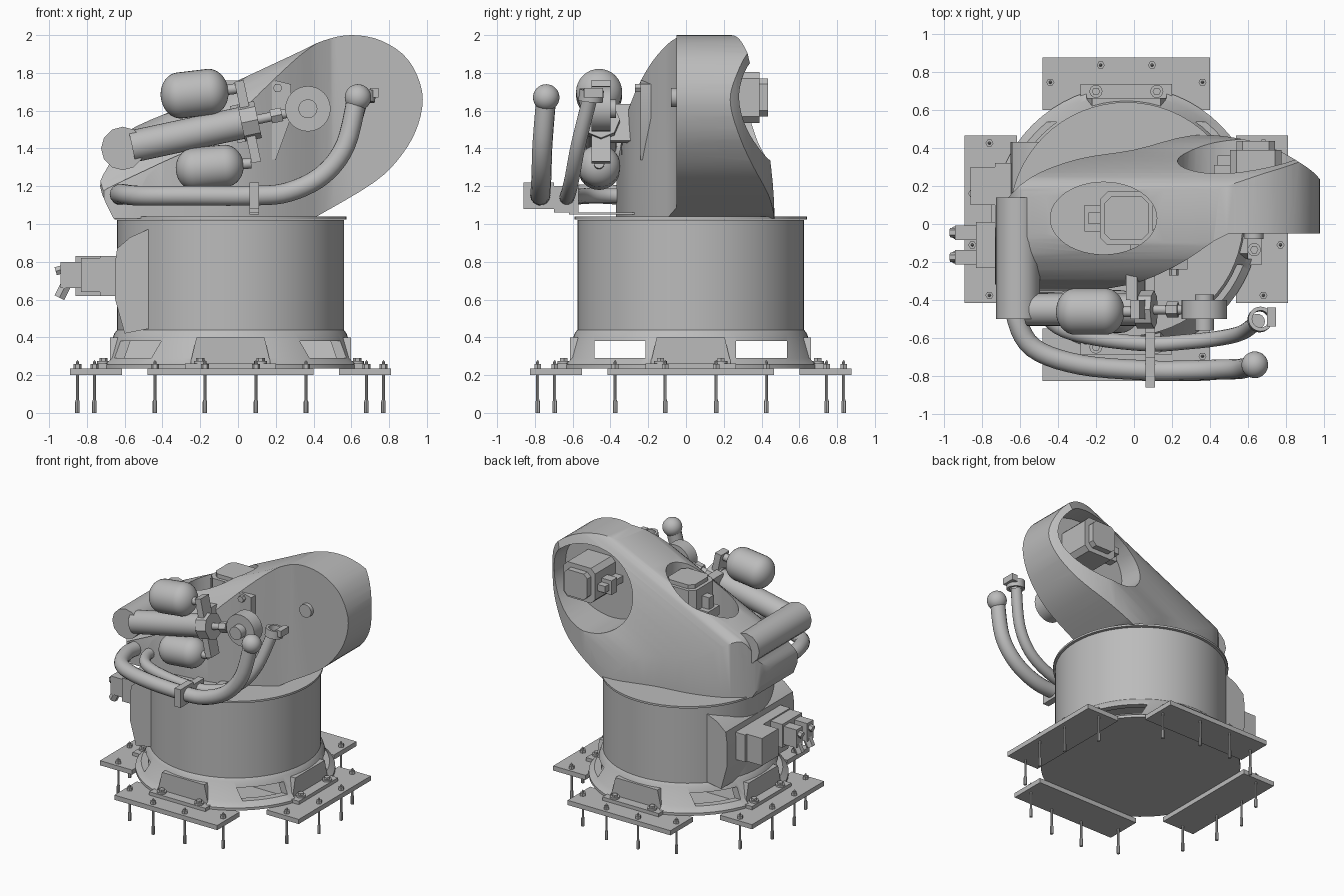
import bpy, bmesh, math
from mathutils import Vector, Matrix

if "Cube" in bpy.data.objects:
    bpy.data.objects.remove(bpy.data.objects["Cube"], do_unlink=True)

grey = bpy.data.materials.new("machine grey")
grey.use_nodes = True
grey.diffuse_color = (0.5, 0.5, 0.5, 1)
grey.node_tree.nodes["Principled BSDF"].inputs["Base Color"].default_value = (0.5, 0.5, 0.5, 1)
CX, CY = -0.04, 0.025
parts = []


def finish(name, bm):
    bmesh.ops.remove_doubles(bm, verts=bm.verts, dist=1e-5)
    bmesh.ops.recalc_face_normals(bm, faces=bm.faces)
    mesh = bpy.data.meshes.new(name)
    bm.to_mesh(mesh)
    bm.free()
    mesh.materials.append(grey)
    obj = bpy.data.objects.new(name, mesh)
    bpy.context.collection.objects.link(obj)
    parts.append(obj)
    return obj


def prism(name, pts, place, lo, hi):
    """Extrude a 2D outline; place(u, v, t) gives the 3D point."""
    bm = bmesh.new()
    a = [bm.verts.new(place(u, v, lo)) for u, v in pts]
    b = [bm.verts.new(place(u, v, hi)) for u, v in pts]
    bm.faces.new(a)
    bm.faces.new(b)
    for i in range(len(pts)):
        j = (i + 1) % len(pts)
        bm.faces.new((a[i], a[j], b[j], b[i]))
    return finish(name, bm)


def along_y(u, v, t):
    return (u, t, v)


def along_z(u, v, t):
    return (u, v, t)


def box(name, lo, hi, turn=None):
    """Axis box, or one turned about the drum centre."""
    (x0, y0, z0), (x1, y1, z1) = lo, hi
    m = Matrix() if turn is None else Matrix.Translation((CX, CY, 0)) @ Matrix.Rotation(turn, 4, 'Z')
    return prism(name, [(x0, y0), (x1, y0), (x1, y1), (x0, y1)],
                 lambda u, v, t: m @ Vector((u, v, t)), z0, z1)


def lathe(name, profile, origin, axis=(0, 0, 1), seg=32):
    """Revolve (radius, height) points about an axis."""
    bm = bmesh.new()
    m = Matrix.Translation(origin) @ Vector(axis).to_track_quat('Z', 'Y').to_matrix().to_4x4()
    rings = []
    for r, h in profile:
        if r < 1e-6:
            rings.append([bm.verts.new(m @ Vector((0, 0, h)))] * seg)
        else:
            angles = [math.tau * k / seg for k in range(seg)]
            rings.append([bm.verts.new(m @ Vector((r * math.cos(a), r * math.sin(a), h))) for a in angles])
    for p, q in zip(rings, rings[1:]):
        for k in range(seg):
            n = (k + 1) % seg
            face = list(dict.fromkeys((p[k], p[n], q[n], q[k])))
            if len(face) > 2:
                bm.faces.new(face)
    return finish(name, bm)


def rod(name, a, b, r, seg=32):
    d = Vector(b) - Vector(a)
    return lathe(name, [(0, 0), (r, 0), (r, d.length), (0, d.length)], a, d, seg)


def smooth_path(pts, n=5):
    """Catmull-Rom resampling of an open path."""
    pts = [Vector(p) for p in pts]
    c, out = len(pts), []
    for i in range(c - 1):
        p = [pts[min(max(i + k, 0), c - 1)] for k in (-1, 0, 1, 2)]
        for s in range(n):
            t = s / n
            out.append(0.5 * (2 * p[1] + (p[2] - p[0]) * t + (2 * p[0] - 5 * p[1] + 4 * p[2] - p[3]) * t * t
                              + (3 * p[1] - p[0] - 3 * p[2] + p[3]) * t ** 3))
    return out + [pts[-1]]


def pipe(name, pts, r):
    curve = bpy.data.curves.new(name, 'CURVE')
    curve.dimensions = '3D'
    curve.bevel_depth, curve.bevel_resolution, curve.use_fill_caps = r, 5, True
    path = smooth_path(pts)
    spline = curve.splines.new('POLY')
    spline.points.add(len(path) - 1)
    for p, co in zip(spline.points, path):
        p.co = (*co, 1)
    temp = bpy.data.objects.new(name, curve)
    bpy.context.collection.objects.link(temp)
    bm = bmesh.new()
    bm.from_mesh(bpy.data.meshes.new_from_object(temp.evaluated_get(bpy.context.evaluated_depsgraph_get())))
    bpy.data.objects.remove(temp, do_unlink=True)
    return finish(name, bm)


def cut(target, tool, how='DIFFERENCE'):
    mod = target.modifiers.new("cut", 'BOOLEAN')
    mod.operation, mod.object, mod.solver = how, tool, 'EXACT'
    bpy.context.view_layer.objects.active = target
    bpy.ops.object.modifier_apply(modifier=mod.name)
    parts.remove(tool)
    bpy.data.objects.remove(tool, do_unlink=True)


def motor_outline(x, y, h, c):
    """Square of half width h with corners cut by c."""
    return [(x + sx * a, y + sy * b) for sx, sy, flip in ((1, 1, 0), (-1, 1, 1), (-1, -1, 0), (1, -1, 1))
            for a, b in (((h, h - c), (h - c, h)) if not flip else ((h - c, h), (h, h - c)))]


# Flared hollow base, with side windows and a flat recess at each foot
skirt = lathe("base_skirt", [(0, .235), (.7, .235), (.7, .255), (.66, .29), (.615, .42), (.6, .44), (.57, .44),
                             (.57, .42), (.61, .29), (.61, .255), (0, .255)], (CX, CY, 0), seg=64)
for s in (-1, 1):
    y = sorted((s * .24, s * .51))
    cut(skirt, box("window_cutter", (-1, y[0], .29), (1, y[1], .38), 0))
for k in range(4):
    turn = k * math.pi / 2
    cut(skirt, box("foot_cutter", (-.21, .635, .262), (.21, .9, .4), turn))
    m = Matrix.Translation((CX, CY, 0)) @ Matrix.Rotation(turn, 4, 'Z')
    prism("foot_gusset", [(-.215, .25), (.215, .25), (.18, .4), (-.18, .4)],
          lambda u, v, t: m @ Vector((u, t, v)), .3 if k % 2 else .56, .638)
    box("foot_pad", (-.24, .6, .235), (.24, .71, .262), turn)
    box("floor_plate", (-.44, .575, .2), (.44, .85, .236), turn)
    for x in (-.16, .16):
        rod("foot_washer", m @ Vector((x, .672, .26)), m @ Vector((x, .672, .275)), .034, 16)
        rod("foot_bolt", m @ Vector((x, .672, .27)), m @ Vector((x, .672, .29)), .022, 6)
    for x, y in ((-.4, .72), (-.135, .81), (.135, .81), (.4, .72)):
        lathe("anchor_pin", [(0, 0), (.012, 0), (.012, .06), (.008, .07), (.008, .27), (0, .28)],
              m @ Vector((x, y, 0)), seg=8)
        rod("anchor_nut", m @ Vector((x, y, .235)), m @ Vector((x, y, .258)), .021, 6)

# Drum and turntable flange
rod("drum", (CX, CY, .43), (CX, CY, 1.02), .6, 64)
rod("turntable_flange", (CX, CY, 1.025), (CX, CY, 1.04), .615, 64)

# Swept arm body: front outline met with plan outline and a sloped section
front = [(-.66, 1.03), (-.73, 1.2), (-.68, 1.32), (-.6, 1.48), (-.3, 1.62), (0, 1.76), (.3, 1.9), (.45, 1.97),
         (.6, 2), (.76, 1.97), (.9, 1.87), (.975, 1.7), (.955, 1.53), (.87, 1.37), (.72, 1.22), (.4, 1.03)]
plan = [(.99, .22), (.92, .29), (.75, .39), (.55, .45), (.3, .465), (0, .39), (-.3, .34), (-.55, .24),
        (-.7, .08), (-.73, -.1), (-.71, -.35), (-.4, -.36), (-.03, -.32), (.22, -.22), (.42, -.09)]
section = [(-.37, .4), (-.37, 1.4), (-.34, 1.52), (-.27, 1.64), (-.15, 1.74), (0, 1.775), (.17, 1.765), (.25, 1.7),
           (.31, 1.55), (.38, 1.3), (.44, 1.1), (.47, .85), (.47, .4)]
front, plan, section = ([tuple(p) for p in smooth_path(pts, 4)] for pts in (front, plan, section))
body = prism("arm_body", front, along_y, -.6, .6)
cut(body, prism("plan_tool", plan + [(.5, -.05), (.99, -.05)], along_z, .9, 2.2), 'INTERSECT')
cut(body, prism("section_tool", section, lambda u, v, t: (t, u, v + .47 * t), -1.1, 1.2), 'INTERSECT')
ring = [(math.cos(math.tau * k / 48), math.sin(math.tau * k / 48)) for k in range(48)]
cut(body, prism("top_recess_tool", ring, lambda u, v, t: (-.16 + .28 * u, .03 + .19 * v, t), 1.36, 2.3))
cut(body, prism("rear_recess_tool", ring,
                lambda u, v, t: (.58 + .33 * u - .12 * v, t, 1.63 + .14 * u + .26 * v), .14, .8))

# Drive motors in the recesses
prism("top_motor", motor_outline(-.04, .03, .14, .04), along_z, 1.34, 1.73)
prism("top_motor_cap", motor_outline(-.04, .03, .115, .035), along_z, 1.72, 1.76)
box("top_motor_plug", (-.26, -.04, 1.5), (-.17, .1, 1.57))
box("top_plug_lead", (-.24, .0, 1.35), (-.17, .06, 1.66))
prism("rear_motor", motor_outline(.64, 1.67, .135, .035), along_y, .12, .39)
prism("rear_motor_cap", motor_outline(.64, 1.67, .1, .03), along_y, .38, .435)
box("rear_motor_plug", (.42, .24, 1.6), (.51, .31, 1.71))
box("rear_plug_lead", (.44, .13, 1.63), (.51, .36, 1.68))
rod("lobe_pin", (.63, 0, 1.67), (.63, -.08, 1.67), .05)

# Mounting pad on the front of the body
prism("front_pad", [(-.02, 1.62), (.2, 1.76), (.28, 1.74), (.28, 1.56), (.2, 1.34), (.02, 1.36)], along_y, -.24, -.03)
rod("pad_bolt", (.21, -.2, 1.72), (.21, -.27, 1.72), .025, 6)

# Counterbalance cylinder with pivot, crosshead, rod and eye
base, eye = Vector((-.61, -.45, 1.4)), Vector((.37, -.45, 1.61))
heading = (eye - base).normalized()
upward = Vector((-heading.z, 0, heading.x))
rod("balance_pivot", (-.61, .14, 1.4), (-.61, -.5, 1.4), .115, 12)
rod("balance_tube", base.lerp(eye, .05), base.lerp(eye, .66), .085)
rod("balance_collar", base.lerp(eye, .64), base.lerp(eye, .73), .1, 8)
rod("balance_rod", base.lerp(eye, .7), base.lerp(eye, .95), .025, 16)
rod("balance_nut", base.lerp(eye, .8), base.lerp(eye, .86), .042, 6)
rod("balance_eye", (.37, -.4, 1.61), (.37, -.5, 1.61), .12)
rod("eye_pin", (.37, -.37, 1.61), (.37, -.56, 1.61), .05)
for name, f0, f1, h, y0, y1 in (("clamp_bar", .65, .7, .22, -.5, -.4), ("clamp_arm", .6, .66, .1, -.4, -.2)):
    prism(name, [(f0, -h), (f1, -h), (f1, h), (f0, h)],
          lambda u, v, t: base.lerp(eye, u) + upward * v + Vector((0, t - base.y, 0)), y0, y1)

# Gas bottles above and below the cylinder
for name, spot, r, tilt in (("upper_bottle", (-.23, -.46, 1.69), .122, .12), ("lower_bottle", (-.15, -.46, 1.3), .112, .1)):
    arc = [(r * math.sin(a), .08 + .1 * math.cos(a)) for a in (math.pi / 2 * k / 10 for k in range(11))]
    lathe(name, [(rad, -h) for rad, h in arc] + arc[::-1], spot, (1, 0, tilt))
    rod(name + "_neck", Vector(spot), Vector(spot) + Vector((.22, 0, .22 * tilt)), .028, 12)

# Two hoses swept round the front, with a clamp
pipe("outer_hose", [(-.62, -.3, 1.15), (-.62, -.48, 1.16), (-.53, -.65, 1.15), (-.28, -.74, 1.15), (.08, -.77, 1.15),
                    (.27, -.77, 1.17), (.45, -.765, 1.26), (.57, -.76, 1.42), (.63, -.74, 1.67)], .053)
lathe("hose_ball", [(.07 * math.cos(math.pi * (k / 16 - .5)), .07 * math.sin(math.pi * (k / 16 - .5))) for k in range(17)],
      (.635, -.74, 1.67))
pipe("inner_hose", [(-.5, -.3, 1.15), (-.49, -.42, 1.15), (-.4, -.54, 1.15), (-.2, -.6, 1.14), (.08, -.63, 1.14),
                    (.27, -.62, 1.17), (.45, -.6, 1.26), (.57, -.57, 1.42), (.65, -.51, 1.66)], .04)
lathe("hose_coupling", [(.045, 0), (.065, 0), (.065, .06), (.045, .06), (.045, 0)], (.66, -.505, 1.65), (.1, .1, 1))
box("coupling_lug", (.7, -.54, 1.67), (.745, -.44, 1.72))
box("outer_clamp", (.06, -.86, 1.08), (.11, -.7, 1.22))
box("inner_clamp", (.06, -.7, 1.06), (.11, -.57, 1.2))
box("clamp_bracket", (.06, -.62, 1.05), (.11, -.25, 1.06))

# Connector housing on the right side of the drum
prism("connector_housing", [(-.4, .97), (-.48, .97), (-.57, .93), (-.64, .87), (-.65, .8), (-.65, .6), (-.6, .42),
                            (-.4, .46)], along_y, -.39, .43)
box("junction_block", (-.73, -.23, .62), (-.6, .32, .83))
box("junction_cover", (-.86, .1, .62), (-.72, .3, .83))
box("plug_block", (-.83, -.23, .64), (-.72, .01, .82))
for y in (-.045, -.175):
    box("plug", (-.94, y - .038, .66), (-.82, y + .038, .8))
    rod("plug_gland", (-.9, y, .7), (-.945, y, .61), .033, 6)
    rod("plug_tip", (-.93, y, .76), (-.965, y, .75), .025, 6)

# Smooth shading with crisp edges
bpy.ops.object.select_all(action='DESELECT')
for obj in parts:
    obj.select_set(True)
bpy.context.view_layer.objects.active = parts[0]
bpy.ops.object.shade_smooth_by_angle(angle=math.radians(32))
